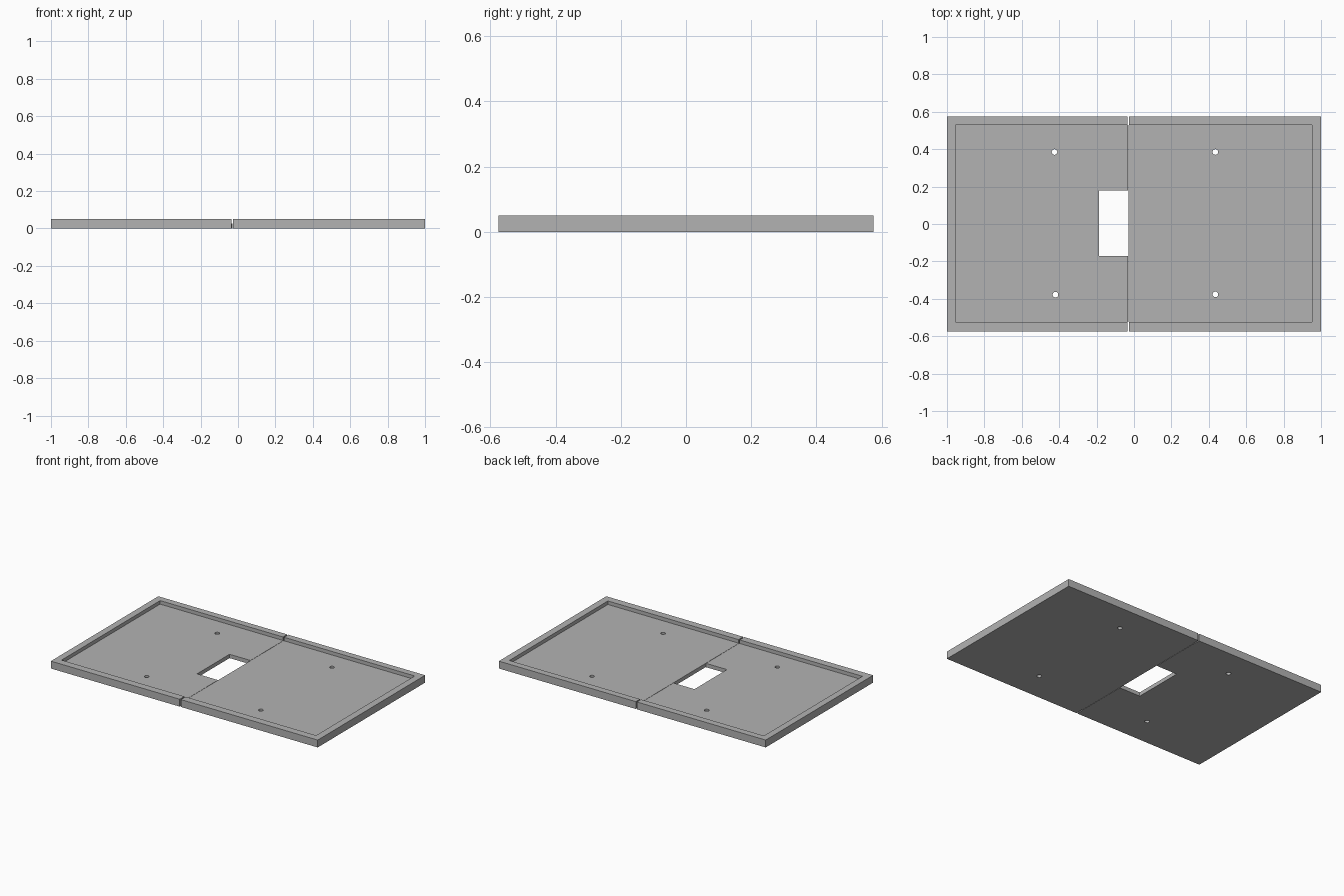
import bpy

cube = bpy.data.objects.get("Cube")
if cube:
    bpy.data.objects.remove(cube, do_unlink=True)

grey = bpy.data.materials.new("plain grey")
grey.use_nodes = True
colour = (0.45, 0.45, 0.45, 1)
grey.diffuse_color = colour
grey.node_tree.nodes["Principled BSDF"].inputs["Base Color"].default_value = colour

HEIGHT, FLOOR, HALF_DEPTH, SEAM = 0.05, 0.026, 0.575, -0.03


def box(name, low, high):
    bpy.ops.mesh.primitive_cube_add(
        size=1, location=[(a + b) / 2 for a, b in zip(low, high)])
    obj = bpy.context.object
    obj.name = name
    obj.scale = [b - a for a, b in zip(low, high)]
    bpy.ops.object.transform_apply(location=True, rotation=False, scale=True)
    obj.data.materials.append(grey)
    return obj


def hole(x, y):
    bpy.ops.mesh.primitive_cylinder_add(
        vertices=24, radius=0.015, depth=0.3, location=(x, y, 0))
    bpy.context.object.data.materials.append(grey)
    return bpy.context.object


def cut(obj, cutter):
    cutter.name = obj.name + "_cutter"
    mod = obj.modifiers.new("cut", 'BOOLEAN')
    mod.operation, mod.solver, mod.object = 'DIFFERENCE', 'EXACT', cutter
    bpy.context.view_layer.objects.active = obj
    bpy.ops.object.modifier_apply(modifier=mod.name)
    bpy.data.objects.remove(cutter, do_unlink=True)


# Two tray halves meeting at the seam
trays = [
    (box("right_tray", (-1, -HALF_DEPTH, 0), (SEAM - 0.001, HALF_DEPTH, HEIGHT)),
     [(-0.425, 0.385), (-0.42, -0.378)]),
    (box("left_tray", (SEAM + 0.001, -HALF_DEPTH, 0), (1, HALF_DEPTH, HEIGHT)),
     [(0.435, 0.385), (0.435, -0.376)]),
]

for tray, holes in trays:
    # Recess inside the rim
    cut(tray, box("recess", (-0.955, -0.525, FLOOR), (0.953, 0.53, 0.2)))
    # Narrow gaps in the rim at the seam
    for low, high in ((-0.7, -0.525), (0.53, 0.7)):
        cut(tray, box("gap", (SEAM - 0.004, low, -0.1), (SEAM + 0.004, high, 0.2)))
    # Screw holes
    for x, y in holes:
        cut(tray, hole(x, y))

# Rectangular opening beside the seam
cut(trays[0][0], box("opening", (-0.188, -0.17, -0.1), (0.1, 0.178, 0.2)))
